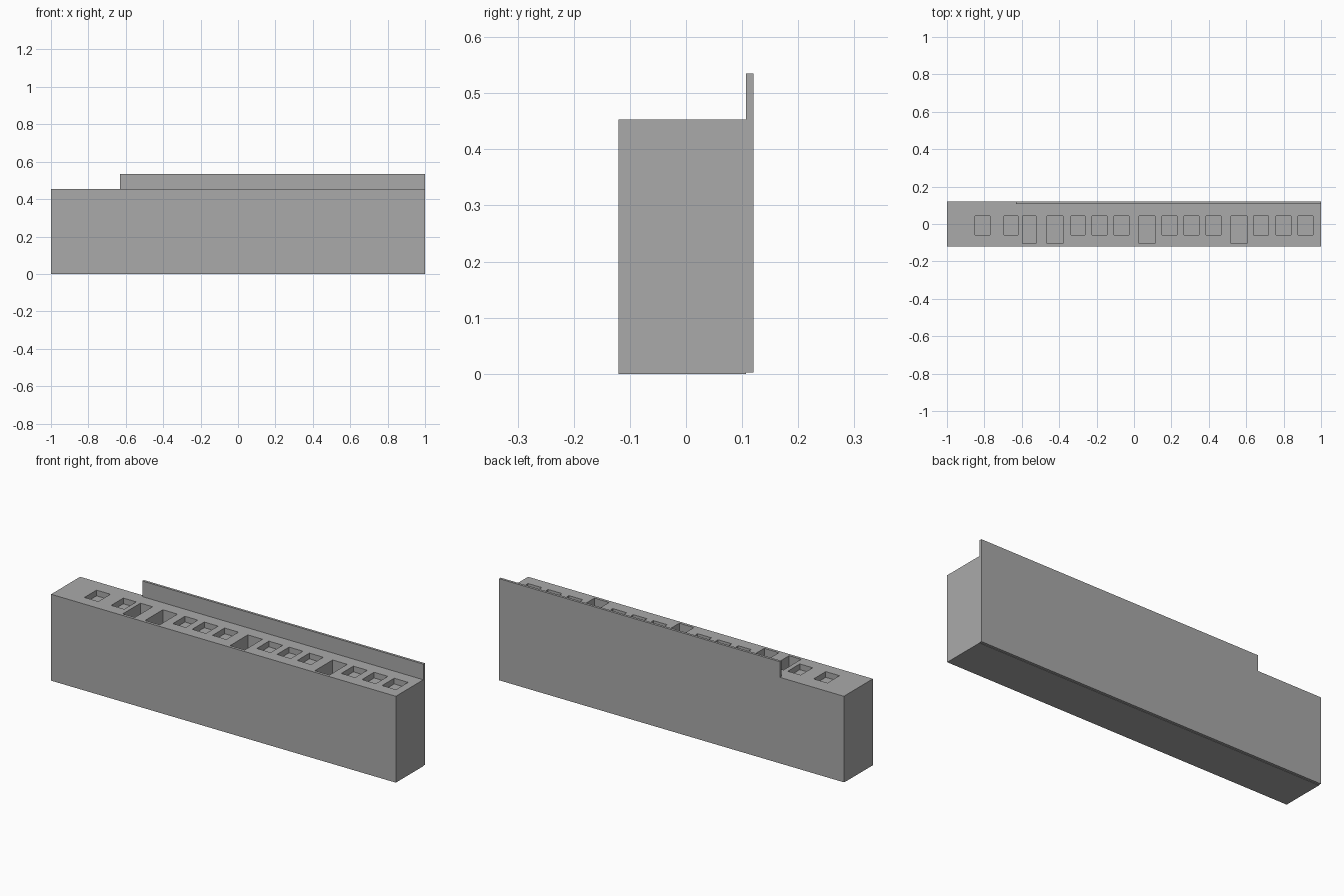
import bpy
import bmesh
from mathutils import Matrix, Vector

cube = bpy.data.objects.get("Cube")
if cube:
    bpy.data.objects.remove(cube, do_unlink=True)

# Single plain grey
grey = bpy.data.materials.new("plain grey")
grey.use_nodes = True
grey.diffuse_color = (0.4, 0.4, 0.4, 1)
grey.node_tree.nodes["Principled BSDF"].inputs["Base Color"].default_value = (0.4, 0.4, 0.4, 1)


def boxes(name, spans):
    """One object from boxes given as (low corner, high corner)."""
    bm = bmesh.new()
    for low, high in spans:
        low, high = Vector(low), Vector(high)
        matrix = Matrix.Translation((low + high) / 2) @ Matrix.Diagonal((high - low).to_4d())
        matrix[3][3] = 1
        bmesh.ops.create_cube(bm, size=1, matrix=matrix)
    mesh = bpy.data.meshes.new(name)
    bm.to_mesh(mesh)
    bm.free()
    mesh.materials.append(grey)
    obj = bpy.data.objects.new(name, mesh)
    bpy.context.collection.objects.link(obj)
    return obj


TOP, BACK, STEP = 0.453, 0.12, 0.107

# Long block, with the thin back layer starting slightly higher
block = boxes("block", [((-1, -BACK, 0), (1, STEP, TOP))])
boxes("back_layer", [((-1, STEP, 0.002), (-0.63, BACK, TOP))])
boxes("back_wall", [((-0.63, STEP, 0.002), (1, BACK, 0.535))])

# Row of pockets sunk into the top: centre x, width
shallow = [(-0.81, 0.08), (-0.657, 0.075), (-0.3, 0.075)]
shallow += [(x, 0.08) for x in (-0.185, -0.067, 0.19, 0.307, 0.425, 0.68, 0.8, 0.917)]
deep = [(-0.56, 0.07), (-0.423, 0.085), (0.07, 0.085), (0.562, 0.085)]


def pockets(row, front, depth):
    return [((x - w / 2, front, TOP - depth), (x + w / 2, 0.042, TOP + 0.05)) for x, w in row]


cutter = boxes("pocket_cutter", pockets(shallow, -0.058, 0.03) + pockets(deep, -0.105, 0.07))
cutter.hide_render = True
cutter.hide_set(True)
cut = block.modifiers.new("pockets", "BOOLEAN")
cut.operation = "DIFFERENCE"
cut.solver = "EXACT"
cut.object = cutter
